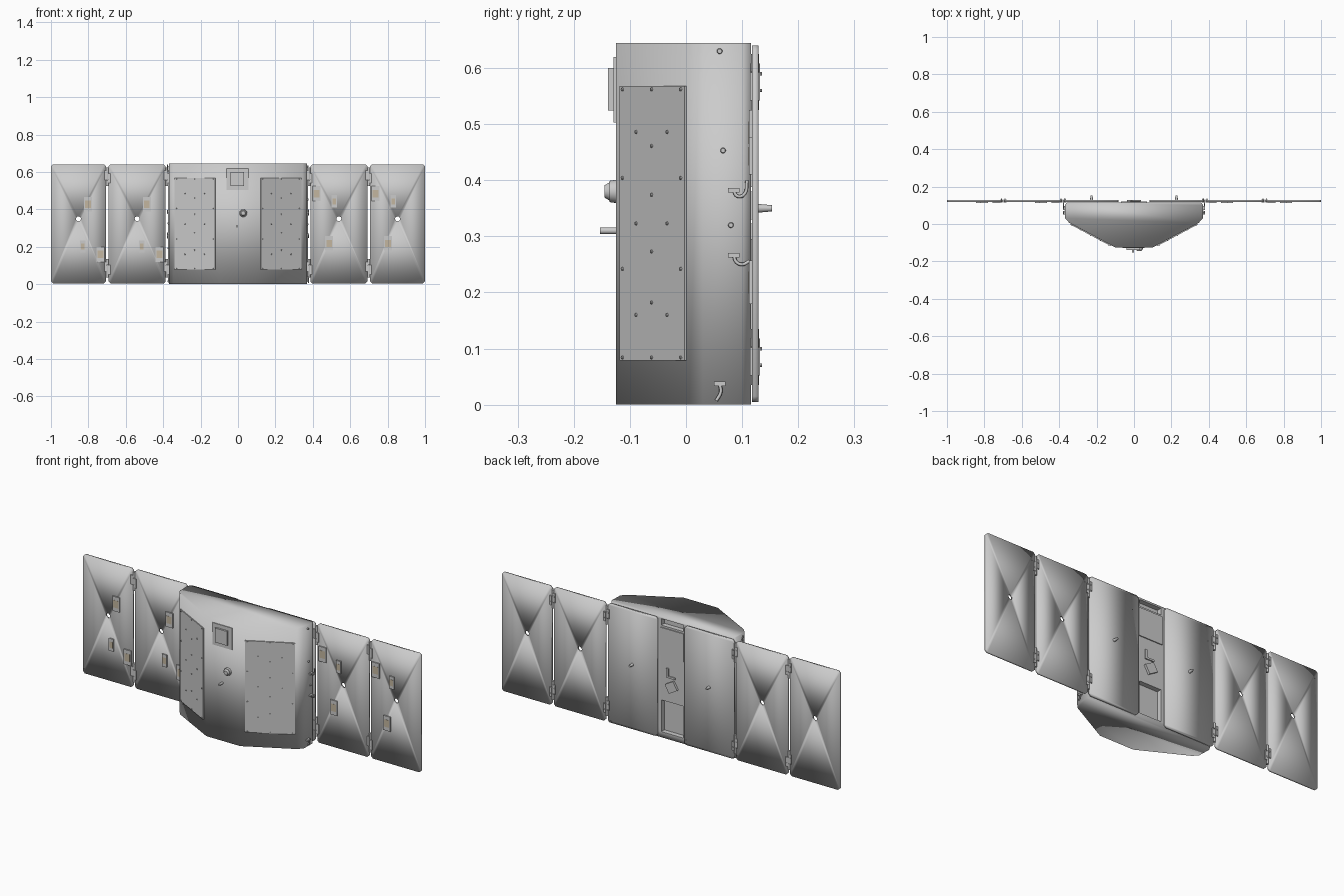
import bpy, bmesh, math
from mathutils import Vector

if "Cube" in bpy.data.objects:
    bpy.data.objects.remove(bpy.data.objects["Cube"])

H = 0.645


def finish(bm, name, smooth=None, color=None):
    bmesh.ops.recalc_face_normals(bm, faces=bm.faces)
    me = bpy.data.meshes.new(name)
    bm.to_mesh(me)
    bm.free()
    ob = bpy.data.objects.new(name, me)
    bpy.context.collection.objects.link(ob)
    if smooth == "all":
        for p in me.polygons:
            p.use_smooth = True
    elif smooth == "angle":
        bpy.context.view_layer.objects.active = ob
        bpy.ops.object.select_all(action='DESELECT')
        ob.select_set(True)
        bpy.ops.object.shade_smooth_by_angle(angle=math.radians(40))
    if color:
        mat = bpy.data.materials.get("tan") or bpy.data.materials.new("tan")
        mat.diffuse_color = color
        mat.use_nodes = True
        mat.node_tree.nodes["Principled BSDF"].inputs["Base Color"].default_value = mat.diffuse_color
        me.materials.append(mat)
    return ob


def box(name, x, y, z, color=None, rot=0):
    bm = bmesh.new()
    bmesh.ops.create_cube(bm, size=1)
    bmesh.ops.scale(bm, verts=bm.verts, vec=(x[1] - x[0], y[1] - y[0], z[1] - z[0]))
    ob = finish(bm, name, color=color)
    ob.location = (sum(x) / 2, sum(y) / 2, sum(z) / 2)
    ob.rotation_euler.y = rot
    return ob


def cone(name, a, b, r1, r2, seg=16):
    a, b = Vector(a), Vector(b)
    bm = bmesh.new()
    bmesh.ops.create_cone(bm, cap_ends=True, segments=seg, radius1=r1, radius2=r2, depth=(b - a).length)
    ob = finish(bm, name, "angle")
    ob.location = (a + b) / 2
    ob.rotation_euler = (b - a).to_track_quat('Z', 'Y').to_euler()
    return ob


def prism(name, outline, z0, z1, smooth=None):
    bm = bmesh.new()
    f = bm.faces.new([bm.verts.new((x, y, z0)) for x, y in outline])
    ext = bmesh.ops.extrude_face_region(bm, geom=[f])
    bmesh.ops.translate(bm, vec=(0, 0, z1 - z0), verts=[v for v in ext["geom"] if isinstance(v, bmesh.types.BMVert)])
    return finish(bm, name, smooth)


def plate(name, x0, x1, hole):
    # thin leaf with clipped corners and a round centre hole
    z0, z1, c, y0, y1 = 0.005, 0.64, 0.01, 0.118, 0.129
    bm = bmesh.new()
    outer = [(x0 + c, z0), (x1 - c, z0), (x1, z0 + c), (x1, z1 - c),
             (x1 - c, z1), (x0 + c, z1), (x0, z1 - c), (x0, z0 + c)]
    loops = [outer]
    if hole:
        cx = (x0 + x1) / 2
        loops.append([(cx + 0.013 * math.cos(t * math.pi / 8), 0.35 + 0.013 * math.sin(t * math.pi / 8)) for t in range(16)])
    for lp in loops:
        vs = [bm.verts.new((x, y0, z)) for x, z in lp]
        for i, v in enumerate(vs):
            bm.edges.new((v, vs[(i + 1) % len(vs)]))
    bmesh.ops.triangle_fill(bm, edges=bm.edges[:], use_beauty=True, normal=(0, -1, 0))
    ext = bmesh.ops.extrude_face_region(bm, geom=bm.faces[:], use_keep_orig=True)
    bmesh.ops.translate(bm, vec=(0, y1 - y0, 0), verts=[v for v in ext["geom"] if isinstance(v, bmesh.types.BMVert)])
    return finish(bm, name, "all")


def cable(name, pts, r):
    cu = bpy.data.curves.new(name, 'CURVE')
    cu.dimensions = '3D'
    cu.bevel_depth, cu.bevel_resolution, cu.resolution_u = r, 2, 6
    cu.use_fill_caps = True
    sp = cu.splines.new('BEZIER')
    sp.bezier_points.add(len(pts) - 1)
    for bp, p in zip(sp.bezier_points, pts):
        bp.co = p
        bp.handle_left_type = bp.handle_right_type = 'AUTO'
    ob = bpy.data.objects.new(name, cu)
    bpy.context.collection.objects.link(ob)
    bpy.ops.object.select_all(action='DESELECT')
    ob.select_set(True)
    bpy.context.view_layer.objects.active = ob
    bpy.ops.object.convert(target='MESH')


# main hull, extruded from its plan outline
half = [(0.1, -0.125), (0.345, 0.005), (0.368, 0.03), (0.37, 0.1), (0.36, 0.116)]
hull = prism("hull", half + [(-x, y) for x, y in reversed(half)], 0, H, "all")

# recesses in the rear channel
for i, (z0, z1) in enumerate([(0.03, 0.2), (0.6, 0.635)]):
    cut = box("recess_cutter", (-0.065, 0.065), (0.09, 0.14), (z0, z1))
    cut.hide_render = True
    cut.hide_viewport = True
    m = hull.modifiers.new("recess", 'BOOLEAN')
    m.object, m.operation, m.solver = cut, 'DIFFERENCE', 'EXACT'

# rear channel equipment
box("channel_cover", (-0.07, 0.07), (0.114, 0.121), (0.44, 0.59))
box("channel_block", (-0.028, 0.028), (0.112, 0.128), (0.262, 0.312), rot=math.radians(30))
box("bracket_upright", (0.02, 0.032), (0.112, 0.122), (0.33, 0.38))
box("bracket_foot", (-0.02, 0.032), (0.112, 0.122), (0.33, 0.34))

# rivet positions: across the panel (0-1), height
rivets = [(u, z) for u in (0.05, 0.95) for z in (0.562, 0.404, 0.242, 0.084)]
rivets += [(0.5, z) for z in (0.562, 0.461, 0.374, 0.273, 0.182, 0.084)]
rivets += [(u, z) for u in (0.26, 0.74) for z in (0.486, 0.323, 0.16)]

for s in (-1, 1):
    side = "right" if s > 0 else "left"

    def flip(p):
        # left side is the right side turned half a turn in the wing plane
        return p if s > 0 else (-p[0], p[1], H - p[2])

    # riveted panel on the sloping front face
    a, b = Vector((s * 0.121, -0.1139, 0)), Vector((s * 0.338, 0.0013, 0))
    n = Vector((s * 0.469, -0.883, 0))
    q = [a - n * 0.002, b - n * 0.002, b + n * 0.005, a + n * 0.005]
    prism(side + "_front_panel", [(v.x, v.y) for v in q], 0.079, 0.568)
    for u, z in rivets:
        p = a.lerp(b, u) + n * 0.004 + Vector((0, 0, z))
        cone("rivet", p, p + n * 0.004, 0.0036, 0.0025, 8)

    # wing leaves and fixed rear leaf
    for name, x0, x1, hole in [("rear", 0.082, 0.373, False), ("inner", 0.387, 0.692, True), ("outer", 0.706, 1.0, True)]:
        plate(f"{side}_{name}_leaf", min(s * x0, s * x1), max(s * x0, s * x1), hole)
    cone(side + "_rear_peg", (s * 0.227, 0.126, 0.35), (s * 0.227, 0.153, 0.35), 0.008, 0.0055)

    # hinges
    for hx in (0.38, 0.699):
        for hz in (0.085, 0.575):
            for k in (-1, 1):
                x = s * hx + k * 0.01
                box("hinge_flap", (x - 0.006, x + 0.006), (0.114, 0.132), (hz - 0.025 - k * 0.008, hz + 0.025 - k * 0.008))
                for dz in (-0.015, 0.015):
                    cone("hinge_bolt", (x, 0.131, hz + dz), (x, 0.135, hz + dz), 0.003, 0.003, 8)
            for dz in (-0.034, 0, 0.034):
                cone("hinge_knuckle", (s * hx, 0.123, hz + dz - 0.016), (s * hx, 0.123, hz + dz + 0.016), 0.007, 0.007, 12)

    # small modules on the front of the wing leaves
    for off in (0, 0.315):
        for x, z, w, h in [(0.42, 0.485, 0.044, 0.08), (0.515, 0.443, 0.028, 0.066), (0.487, 0.218, 0.042, 0.078)]:
            c = flip((x + off, 0, z))
            box("wing_module", (c[0] - w / 2, c[0] + w / 2), (0.112, 0.12), (c[2] - h / 2, c[2] + h / 2))
            box("wing_module_window", (c[0] - w * 0.36, c[0] + w * 0.36), (0.1112, 0.115),
                (c[2] - h * 0.25, c[2] + h * 0.25), color=(0.55, 0.47, 0.35, 1))

    # side studs and hooked cables
    for y, z in [(0.06, 0.63), (0.066, 0.453), (0.08, 0.32)]:
        cone("side_stud", flip((0.366, y, z)), flip((0.376, y, z)), 0.0055, 0.004, 12)
    for y, z, path in [(0.085, 0.382, [(0, 0), (0.006, -0.01), (0.018, -0.008), (0.024, 0.018)]),
                       (0.085, 0.266, [(0, 0), (0.005, -0.012), (0.016, -0.016), (0.028, -0.01)]),
                       (0.06, 0.037, [(0, 0), (0.002, -0.014), (-0.006, -0.03)])]:
        x = s * 0.374
        c = flip((0.374, y, z))
        box("cable_plug", (x - 0.006, x + 0.006), (y - 0.01, y + 0.01), (c[2] - 0.004, c[2] + 0.004))
        cable("side_cable", [flip((0.377, y + dy, z + dz)) for dy, dz in path], 0.003)

# front instruments: framed window box, lens and rod
box("window_base", (-0.062, 0.055), (-0.129, -0.12), (0.503, 0.62))
box("window_box", (-0.04, 0.032), (-0.139, -0.12), (0.524, 0.6))
cone("lens_base", (0.028, -0.122, 0.38), (0.028, -0.136, 0.38), 0.021, 0.019, 24)
cone("lens_tip", (0.028, -0.135, 0.38), (0.028, -0.145, 0.38), 0.017, 0.011, 24)
cone("front_rod", (-0.005, -0.12, 0.31), (-0.005, -0.153, 0.31), 0.006, 0.006)
